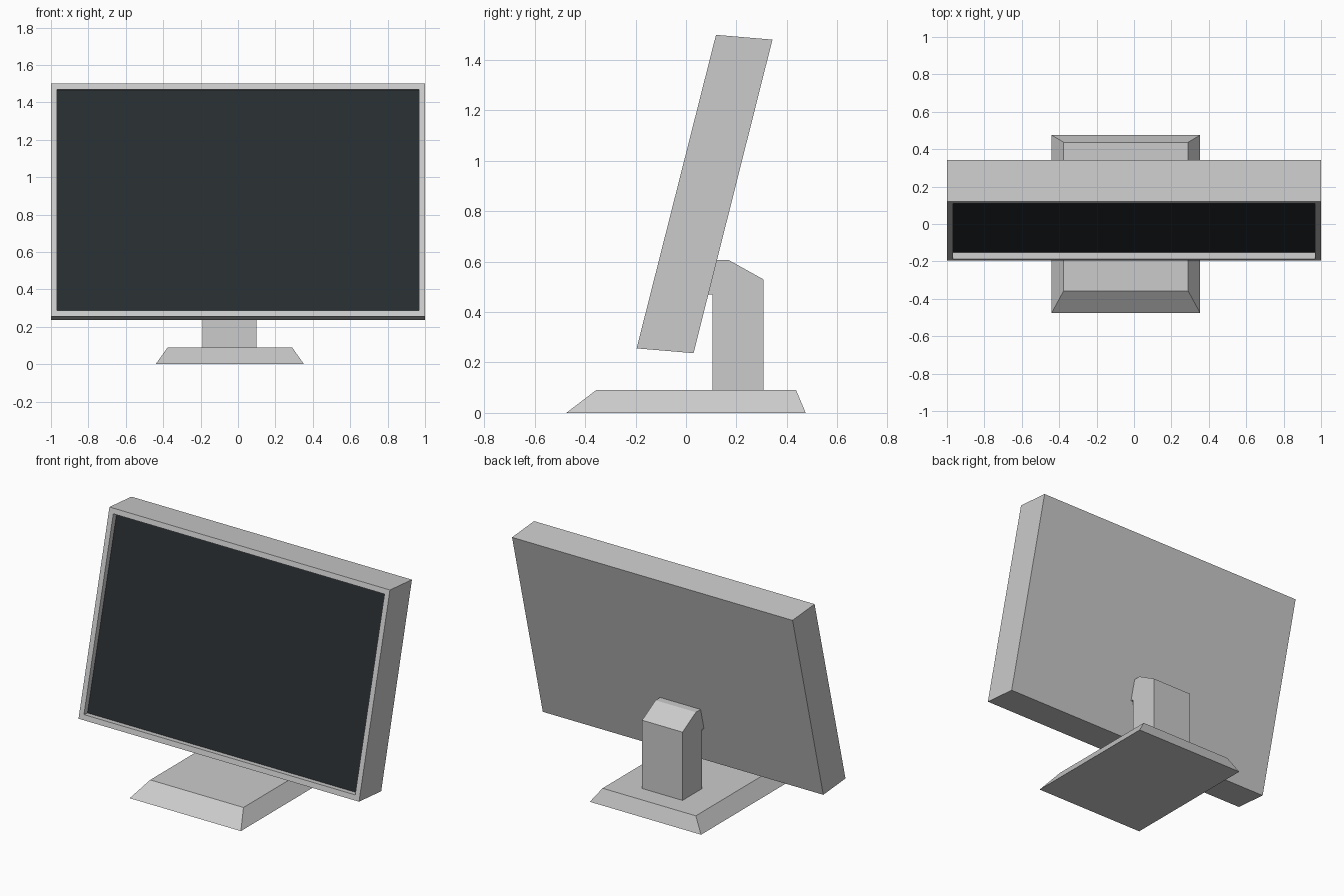
import bpy, bmesh
from mathutils import Vector

if "Cube" in bpy.data.objects:
    bpy.data.objects.remove(bpy.data.objects["Cube"])


def finish(name, bm):
    bmesh.ops.recalc_face_normals(bm, faces=bm.faces)
    mesh = bpy.data.meshes.new(name)
    bm.to_mesh(mesh)
    bm.free()
    obj = bpy.data.objects.new(name, mesh)
    bpy.context.collection.objects.link(obj)
    return obj


def prism(profile, x0, x1):
    """Extrude a (y, z) side profile from x0 to x1."""
    bm = bmesh.new()
    face = bm.faces.new([bm.verts.new((x0, y, z)) for y, z in profile])
    ext = bmesh.ops.extrude_face_region(bm, geom=[face])
    moved = [g for g in ext["geom"] if isinstance(g, bmesh.types.BMVert)]
    bmesh.ops.translate(bm, verts=moved, vec=(x1 - x0, 0, 0))
    bmesh.ops.recalc_face_normals(bm, faces=bm.faces)
    return bm


# Tilted housing with a recessed front opening
bm = prism([(-0.196, 0.256), (0.03, 0.237), (0.343, 1.481), (0.119, 1.5)], -1, 1)
front = min(bm.faces, key=lambda f: f.normal.y)
bmesh.ops.inset_region(bm, faces=[front], thickness=0.033, use_even_offset=True)
ext = bmesh.ops.extrude_discrete_faces(bm, faces=[front])
panel = ext["faces"][0]
bmesh.ops.translate(bm, verts=panel.verts[:], vec=Vector((0, 0.036, -0.003)))
corners = [v.co.copy() for v in panel.verts]
bmesh.ops.delete(bm, geom=[panel], context='FACES_ONLY')
finish("housing", bm)

# Dark screen closing the recess
bm = bmesh.new()
bm.faces.new([bm.verts.new(c) for c in corners])
screen = finish("screen", bm)
if screen.data.polygons[0].normal.y > 0:
    screen.data.flip_normals()
dark = bpy.data.materials.new("dark_glass")
dark.diffuse_color = (0.02, 0.026, 0.03, 1)
dark.use_nodes = True
dark.node_tree.nodes["Principled BSDF"].inputs["Base Color"].default_value = dark.diffuse_color
screen.data.materials.append(dark)

# Neck with sloped top and a small step reaching the housing
finish("neck", prism([(0.106, 0.085), (0.307, 0.085), (0.307, 0.53), (0.17, 0.606),
                      (0.11, 0.606), (0.08, 0.47), (0.106, 0.47)], -0.19, 0.098))

# Base plate with sloping sides
bm = bmesh.new()
bmesh.ops.create_cube(bm, size=1)
for v in bm.verts:
    if v.co.z < 0:
        v.co = (-0.44 if v.co.x < 0 else 0.353, -0.475 if v.co.y < 0 else 0.475, 0)
    else:
        v.co = (-0.376 if v.co.x < 0 else 0.289, -0.357 if v.co.y < 0 else 0.437, 0.09)
finish("base", bm)
